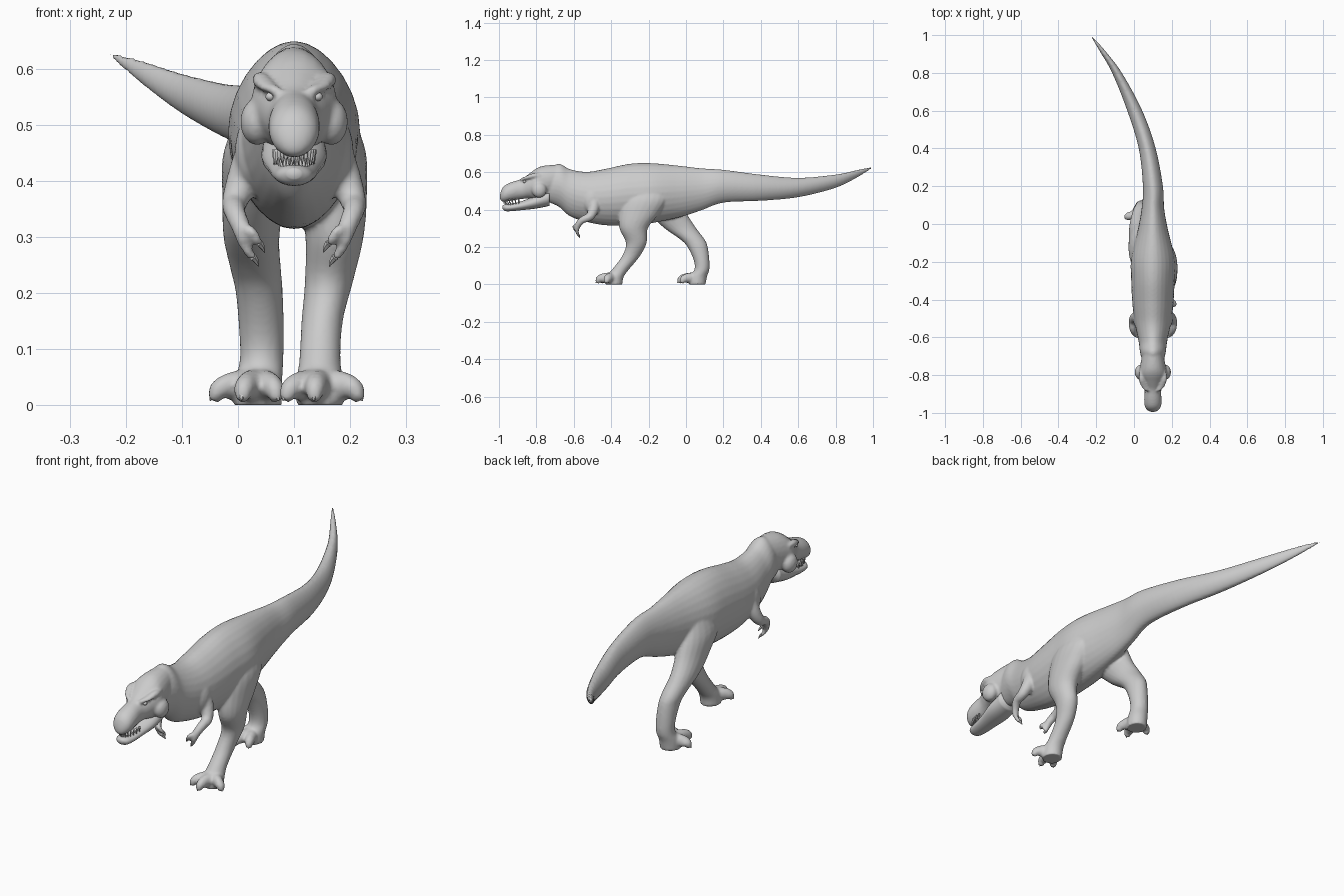
import bpy, bmesh, math
from mathutils import Vector

cube = bpy.data.objects.get("Cube")
if cube:
    bpy.data.objects.remove(cube, do_unlink=True)

X, Y, Z = Vector((1, 0, 0)), Vector((0, 1, 0)), Vector((0, 0, 1))
MID = 0.1  # x of the body's own centre line

hide = bpy.data.materials.new("grey_hide")
hide.use_nodes = True
grey = (0.6, 0.6, 0.6, 1)
hide.diffuse_color = grey
hide.node_tree.nodes["Principled BSDF"].inputs["Base Color"].default_value = grey


def smooth_path(stations, steps):
    """Catmull-Rom interpolation through stations of any width."""
    out = []
    last = len(stations) - 1
    for i in range(last):
        a, b = stations[max(i - 1, 0)], stations[i]
        c, d = stations[i + 1], stations[min(i + 2, last)]
        for k in range(steps):
            t = k / steps
            out.append([0.5 * (2 * q + (r - p) * t + (2 * p - 5 * q + 4 * r - s) * t * t
                               + (3 * q - p - 3 * r + s) * t ** 3)
                        for p, q, r, s in zip(a, b, c, d)])
    out.append(list(stations[last]))
    return out


def loft(bm, stations, axis=None, sides=20, steps=4, keel=0.0):
    """Closed tube through (x, y, z, half width, half depth); axis fixes the ring plane."""
    path = smooth_path(stations, steps)
    rings = []
    for i, (x, y, z, a, b) in enumerate(path):
        before, after = path[max(i - 1, 0)], path[min(i + 1, len(path) - 1)]
        n = axis or (Vector(after[:3]) - Vector(before[:3])).normalized()
        u = (X - n * n.dot(X)).normalized()
        v = u.cross(n)
        ring = []
        for k in range(sides):
            ang = math.tau * k / sides
            s = math.sin(ang)
            w = a * math.cos(ang) * (1 - keel * abs(s) ** 2)
            ring.append(bm.verts.new(Vector((x, y, z)) + u * w + v * b * s))
        rings.append(ring)
    for lower, upper in zip(rings, rings[1:]):
        for k in range(sides):
            j = (k + 1) % sides
            bm.faces.new((lower[k], lower[j], upper[j], upper[k]))
    bm.faces.new(rings[0][::-1])
    bm.faces.new(rings[-1])


def finish(name, bm):
    bmesh.ops.recalc_face_normals(bm, faces=bm.faces)
    mesh = bpy.data.meshes.new(name)
    bm.to_mesh(mesh)
    bm.free()
    mesh.materials.append(hide)
    obj = bpy.data.objects.new(name, mesh)
    bpy.context.collection.objects.link(obj)
    for poly in mesh.polygons:
        poly.use_smooth = True
    return obj


def select_only(obj):
    bpy.ops.object.select_all(action="DESELECT")
    obj.select_set(True)
    bpy.context.view_layer.objects.active = obj


def ball(bm, centre, size):
    made = bmesh.ops.create_icosphere(bm, subdivisions=3, radius=1)["verts"]
    bmesh.ops.scale(bm, vec=size, verts=made)
    bmesh.ops.translate(bm, vec=centre, verts=made)


def spike(bm, base, tip, radius, sides=6):
    base, tip = Vector(base), Vector(tip)
    mid = base.lerp(tip, 0.5) + Z * radius * 0.3
    loft(bm, [(*base, radius, radius), (*mid, radius * 0.7, radius * 0.7),
              (*tip, radius * 0.08, radius * 0.08)], sides=sides, steps=2)


body, claws = bmesh.new(), bmesh.new()

# Trunk and curved tail
loft(body, [
    (MID, -.75, .53, .05, .085), (MID, -.68, .53, .068, .115),
    (MID, -.62, .49, .076, .126), (MID, -.53, .468, .095, .134),
    (MID, -.43, .467, .108, .151), (MID, -.3, .48, .115, .165),
    (MID, -.18, .488, .115, .16), (MID, -.03, .497, .08, .137),
    (MID, .08, .508, .06, .113), (MID, .2, .525, .053, .088),
    (.07, .4, .517, .045, .07), (.004, .6, .518, .04, .052),
    (-.09, .8, .552, .026, .036), (-.17, .92, .594, .015, .02),
    (-.23, 1, .627, .003, .003)], axis=Y, sides=28, steps=6, keel=0.15)

# Skull and snout
loft(body, [
    (MID, -.69, .56, .055, .08), (MID, -.76, .547, .07, .088),
    (MID, -.8, .535, .076, .085), (MID, -.84, .525, .06, .066),
    (MID, -.88, .51, .044, .054), (MID, -.93, .498, .046, .05),
    (MID, -.965, .487, .043, .045), (MID, -.985, .477, .03, .033),
    (MID, -.995, .467, .01, .012)], axis=Y, sides=24)

# Cheeks, brows, shoulders and arms on both sides
for s in (-1, 1):
    ball(body, (MID + s * .066, -.785, .505), (.03, .04, .042))
    loft(body, [(MID + s * .03, -.885, .56, .009, .007), (MID + s * .047, -.86, .568, .015, .009),
                (MID + s * .06, -.82, .58, .015, .014), (MID + s * .06, -.78, .58, .01, .01)], axis=Y)
    ball(body, (MID + s * .07, -.5, .45), (.036, .055, .07))
    arm = [(.075, -.49, .44, .034), (.092, -.495, .4, .029), (.106, -.515, .362, .023),
           (.106, -.553, .345, .019), (.095, -.577, .318, .017), (.088, -.585, .29, .013)]
    loft(body, [(MID + s * d, y, z, r, r) for d, y, z, r in arm], sides=14)
    for d, y, z in ((.073, -.575, .262), (.062, -.59, .287)):
        loft(body, [(MID + s * .092, -.58, .315, .012, .012),
                    (MID + s * (d + .014), y - .008, z + .022, .01, .01),
                    (MID + s * d, y, z, .008, .008)], sides=10)
        spike(claws, (MID + s * d, y, z + .002), (MID + s * (d - .01), y + .008, z - .015), .007)

# Striding legs: thigh, shin and ankle
forward_leg = [
    (.15, -.2, .54, .04, .08), (.166, -.215, .46, .06, .12), (.17, -.25, .38, .06, .108),
    (.172, -.28, .3, .052, .076), (.162, -.266, .22, .043, .055), (.15, -.295, .15, .037, .048),
    (.146, -.35, .08, .037, .045), (.146, -.38, .04, .043, .047), (.146, -.385, 0, .043, .045)]
rear_leg = [
    (.05, -.15, .54, .04, .08), (.034, -.14, .45, .06, .115), (.028, -.09, .37, .056, .1),
    (.024, -.03, .3, .05, .085), (.032, .035, .24, .045, .065), (.038, .062, .2, .042, .054),
    (.042, .083, .13, .04, .042), (.042, .085, .08, .039, .04),
    (.036, .065, .04, .043, .047), (.035, .06, 0, .043, .045)]
forward_toes = [(.08, -.455), (.135, -.482), (.222, -.43)]
rear_toes = [(-.05, .035), (.005, -.046), (.072, -.03)]
for leg, toes in ((forward_leg, forward_toes), (rear_leg, rear_toes)):
    loft(body, leg, axis=Z, sides=20, steps=5)
    foot = Vector(leg[-1][:3])
    # Spread toes with claws, and a raised heel spur
    for x, y in toes:
        tip = Vector((x, y, .008))
        knuckle = foot.lerp(tip, .55) + Z * .03
        end = foot.lerp(tip, .82) + Z * .02
        loft(body, [(*(foot + Z * .035), .032, .032), (*knuckle, .022, .026),
                    (*end, .018, .02), (*foot.lerp(tip, .92), .01, .01)], sides=14)
        spike(claws, end, tip, .014)
    heel = foot + Vector((-.01, .035, .08))
    loft(body, [(*(heel - Y * .02), .016, .016), (*heel, .013, .013),
                (*(heel + Vector((0, .012, -.025))), .008, .008)], sides=10)

# Fuse the limbs into one smooth skin
skin = finish("body", body)
remesh = skin.modifiers.new("fuse", "REMESH")
remesh.mode = "VOXEL"
remesh.voxel_size = 0.006
remesh.use_smooth_shade = True
relax = skin.modifiers.new("relax", "SMOOTH")
relax.factor = 0.5
relax.iterations = 4
select_only(skin)
for mod in ("fuse", "relax"):
    bpy.ops.object.modifier_apply(modifier=mod)
if not skin.data.materials:
    skin.data.materials.append(hide)

# Lower jaw, slightly open
jaw = bmesh.new()
loft(jaw, [(MID, -.73, .465, .055, .045), (MID, -.8, .442, .058, .036),
           (MID, -.87, .423, .046, .025), (MID, -.93, .412, .038, .02),
           (MID, -.965, .41, .03, .018), (MID, -.982, .413, .012, .009)], axis=Y, sides=20)
finish("lower_jaw", jaw)

# Teeth along the front arc of both jaws
teeth = bmesh.new()
count = 15
for i in range(count):
    ang = math.pi * (i + .5) / count
    x, y = math.cos(ang), -math.sin(ang)
    spike(teeth, (MID + .036 * x, -.885 + .088 * y, .456),
          (MID + .036 * x, -.885 + .088 * y, .428), .0045, 5)
    spike(teeth, (MID + .029 * x, -.885 + .08 * y, .42),
          (MID + .029 * x, -.885 + .08 * y, .443), .004, 5)
finish("teeth", teeth)

# Eyes under the brows
eyes = bmesh.new()
for s in (-1, 1):
    ball(eyes, (MID + s * .042, -.864, .55), (.009, .009, .008))
finish("eyes", eyes)
claw_set = finish("claws", claws)
select_only(claw_set)
bpy.ops.object.shade_smooth_by_angle()
